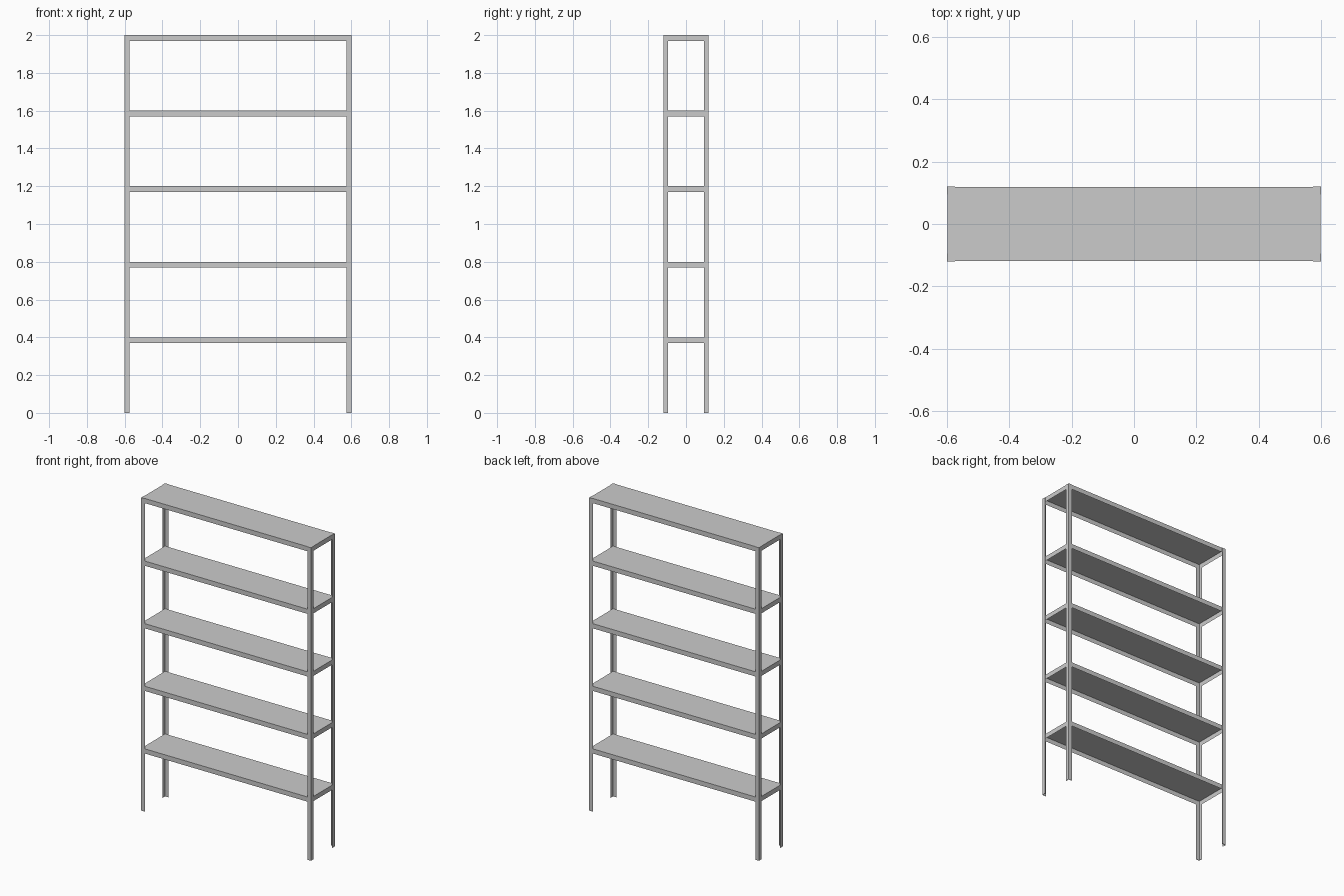
import bpy, bmesh

if "Cube" in bpy.data.objects:
    bpy.data.objects.remove(bpy.data.objects["Cube"])

HALF_W, HALF_D, HEIGHT = 0.60, 0.12, 2.0
FLANGE, SHEET, LIP = 0.026, 0.002, 0.03


def finish(name, bm):
    bmesh.ops.recalc_face_normals(bm, faces=bm.faces)
    mesh = bpy.data.meshes.new(name)
    bm.to_mesh(mesh)
    bm.free()
    obj = bpy.data.objects.new(name, mesh)
    bpy.context.collection.objects.link(obj)
    return obj


def angle_post(name, sx, sy):
    # L-shaped steel profile, outer corner on the frame corner
    f, t = FLANGE, SHEET
    profile = [(0, 0), (f, 0), (f, t), (t, t), (t, f), (0, f)]
    bm = bmesh.new()
    verts = [bm.verts.new((sx * (HALF_W - a), sy * (HALF_D - b), 0)) for a, b in profile]
    face = bm.faces.new(verts)
    ext = bmesh.ops.extrude_face_region(bm, geom=[face])
    top = [g for g in ext["geom"] if isinstance(g, bmesh.types.BMVert)]
    bmesh.ops.translate(bm, verts=top, vec=(0, 0, HEIGHT))
    return finish(name, bm)


def shelf_tray(name, top_z):
    # Folded sheet shelf: flat top with lips turned down, open underneath
    x, y = HALF_W - SHEET, HALF_D - SHEET
    bm = bmesh.new()
    bmesh.ops.create_cube(bm, size=1)
    bmesh.ops.scale(bm, verts=bm.verts, vec=(2 * x, 2 * y, LIP))
    bmesh.ops.translate(bm, verts=bm.verts, vec=(0, 0, top_z - LIP / 2))
    # Inset the underside and push it up to hollow the tray
    bm.normal_update()
    bottom = min(bm.faces, key=lambda f: f.calc_center_median().z)
    bmesh.ops.inset_region(bm, faces=[bottom], thickness=SHEET)
    bmesh.ops.translate(bm, verts=bottom.verts, vec=(0, 0, LIP - SHEET))
    return finish(name, bm)


# Four corner posts
for sx, side in ((-1, "left"), (1, "right")):
    for sy, end in ((-1, "front"), (1, "back")):
        angle_post(f"{end}_{side}_post", sx, sy)

# Five evenly spaced shelves
for i in range(1, 6):
    shelf_tray(f"shelf_{i}", 0.4 * i)
